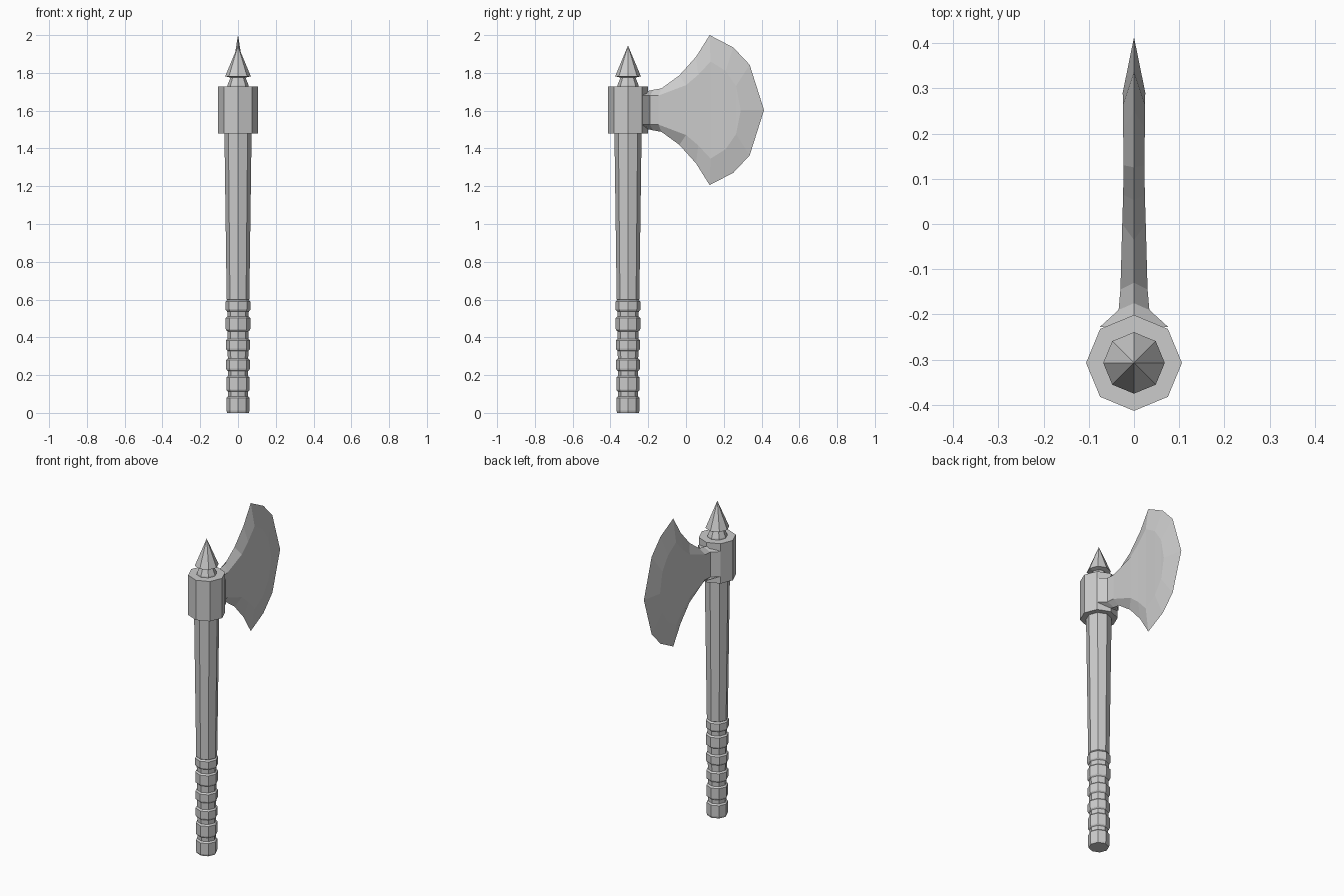
import bpy, bmesh
from math import cos, sin, pi

if "Cube" in bpy.data.objects:
    bpy.data.objects.remove(bpy.data.objects["Cube"])

AXIS_Y = -0.307   # handle axis
MID_Z = 1.603     # blade symmetry height


def finish(bm, name):
    bmesh.ops.remove_doubles(bm, verts=bm.verts, dist=1e-5)
    bmesh.ops.recalc_face_normals(bm, faces=bm.faces)
    me = bpy.data.meshes.new(name)
    bm.to_mesh(me)
    bm.free()
    ob = bpy.data.objects.new(name, me)
    bpy.context.collection.objects.link(ob)
    return ob


def lathe(name, profile, n=8):
    """Faceted turned part from (radius, z) pairs, capped at both ends."""
    bm = bmesh.new()
    rings = [[bm.verts.new((r * cos(2 * pi * i / n), AXIS_Y + r * sin(2 * pi * i / n), z))
              for i in range(n)] for r, z in profile]
    for a, b in zip(rings, rings[1:]):
        for i in range(n):
            j = (i + 1) % n
            bm.faces.new((a[i], a[j], b[j], b[i]))
    bm.faces.new(rings[0])
    if profile[-1][0] > 1e-4:
        bm.faces.new(rings[-1])
    return finish(bm, name)


# Handle: wrapped grip bands separated by grooves, then the widening shaft
bands = [(0.0, 0.088), (0.112, 0.195), (0.222, 0.287),
         (0.328, 0.392), (0.432, 0.51), (0.537, 0.597)]
handle = []
for k, (lo, hi) in enumerate(bands):
    r = 0.061 + 0.001 * k
    handle += [(r - 0.009, lo), (r - 0.002, lo + 0.006),
               (r, lo + 0.012), (r, hi - 0.008), (r - 0.009, hi)]
handle[0] = (0.057, 0.0)
handle += [(0.060, 0.60), (0.072, 1.49)]
lathe("handle", handle)

# Collar holding the blade
lathe("collar", [(0.106, 1.48), (0.106, 1.727)])

# Top spike on a flared neck
lathe("spike", [(0.058, 1.72), (0.056, 1.735), (0.040, 1.775),
                (0.068, 1.782), (0.0, 1.945)])

# Blade: sharp outline (y, z) paired with the raised flat (y, z, half thickness)
columns = [
    ((-0.220, 1.700), (-0.228, 1.680, 0.076)),
    ((-0.175, 1.710), (-0.190, 1.680, 0.034)),
    ((-0.130, 1.718), (-0.145, 1.680, 0.030)),
    ((-0.035, 1.787), (0.000, 1.735, 0.026)),
    ((0.053, 1.885), (0.065, 1.790, 0.024)),
    ((0.125, 2.000), (0.130, 1.860, 0.023)),
    ((0.250, 1.935), (0.210, 1.810, 0.024)),
    ((0.337, 1.843), (0.265, 1.730, 0.024)),
    ((0.413, MID_Z), (0.290, MID_Z, 0.025)),
]
bm = bmesh.new()
for side in (1, -1):
    rows = []
    for (oy, oz), (iy, iz, t) in columns:
        rows.append([bm.verts.new(p) for p in (
            (0, oy, oz), (side * t, iy, iz),
            (side * t, iy, 2 * MID_Z - iz), (0, oy, 2 * MID_Z - oz))])
    for a, b in zip(rows, rows[1:]):
        for i in range(3):
            bm.faces.new((a[i], b[i], b[i + 1], a[i + 1]))
finish(bm, "blade")
